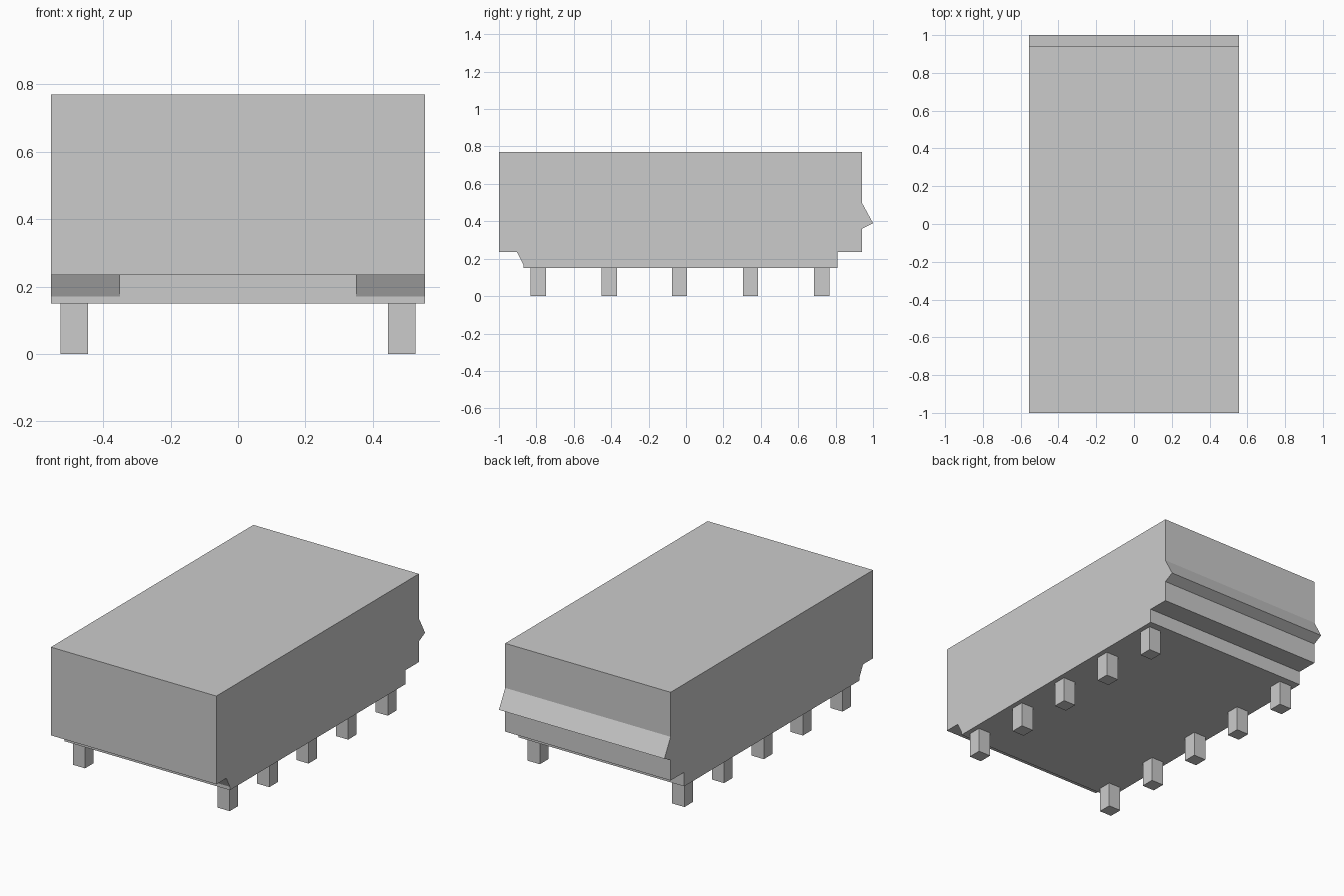
import bpy, bmesh

if "Cube" in bpy.data.objects:
    bpy.data.objects.remove(bpy.data.objects["Cube"])

HALF_W = 0.555


def extrude_profile(name, profile, x0, x1):
    """Extrude a closed (y, z) profile along x."""
    bm = bmesh.new()
    face = bm.faces.new([bm.verts.new((x0, y, z)) for y, z in profile])
    ext = bmesh.ops.extrude_face_region(bm, geom=[face])
    verts = [v for v in ext["geom"] if isinstance(v, bmesh.types.BMVert)]
    bmesh.ops.translate(bm, verts=verts, vec=(x1 - x0, 0, 0))
    bmesh.ops.recalc_face_normals(bm, faces=bm.faces)
    mesh = bpy.data.meshes.new(name)
    bm.to_mesh(mesh)
    bm.free()
    obj = bpy.data.objects.new(name, mesh)
    bpy.context.collection.objects.link(obj)
    return obj


# Body: overhanging upper box on a shorter base, with a pointed rear ridge
body = [(-1.0, 0.77), (-1.0, 0.235), (-0.87, 0.235), (-0.87, 0.15),
        (0.81, 0.15), (0.81, 0.235), (0.94, 0.235), (0.94, 0.36),
        (1.0, 0.39), (0.94, 0.50), (0.94, 0.77)]
extrude_profile("body", body, -HALF_W, HALF_W)

# Sloped braces under the front overhang
brace = [(-0.87, 0.17), (-0.904, 0.235), (-0.87, 0.235)]
# Five square feet along each side
foot_rows = [-0.79, -0.41, -0.035, 0.345, 0.725]
for side, s in (("left", -1), ("right", 1)):
    extrude_profile(f"front_brace_{side}", brace, s * 0.35, s * HALF_W)
    for i, y in enumerate(foot_rows):
        foot = [(y - 0.041, 0), (y + 0.041, 0), (y + 0.041, 0.15), (y - 0.041, 0.15)]
        extrude_profile(f"foot_{side}_{i + 1}", foot, s * 0.444, s * 0.526)
